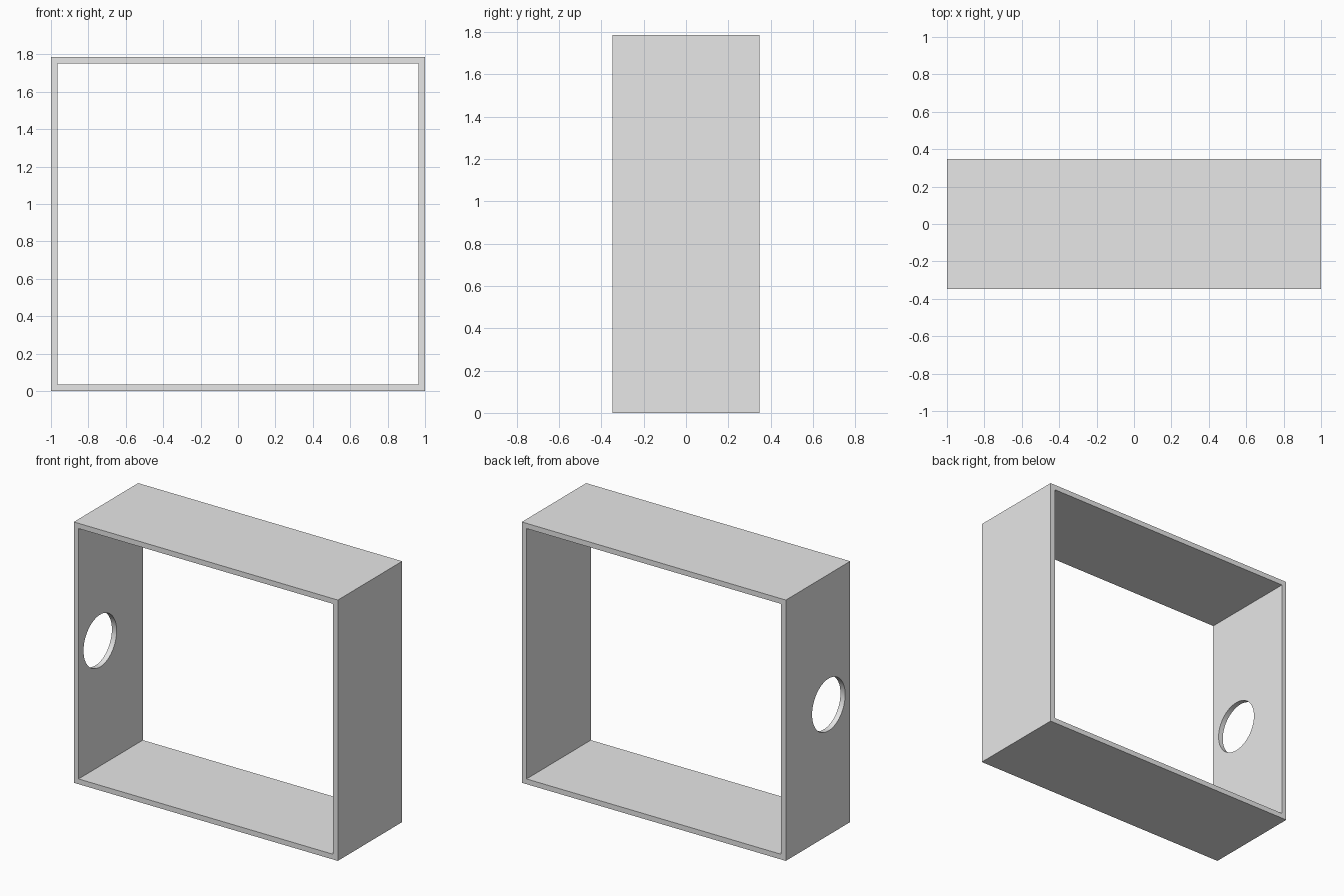
import bpy
import math

WIDTH, DEPTH, HEIGHT = 2.0, 0.696, 1.786
WALL = 0.0357
HOLE_RADIUS, HOLE_Y = 0.179, -0.115

default_cube = bpy.data.objects.get("Cube")
if default_cube:
    bpy.data.objects.remove(default_cube, do_unlink=True)

grey = bpy.data.materials.new("light_grey")
grey.use_nodes = True
grey.diffuse_color = (0.8, 0.8, 0.8, 1)
grey.node_tree.nodes["Principled BSDF"].inputs["Base Color"].default_value = grey.diffuse_color


def box(name, size):
    bpy.ops.mesh.primitive_cube_add(size=1, location=(0, 0, HEIGHT / 2))
    obj = bpy.context.object
    obj.name = name
    obj.scale = size
    bpy.ops.object.transform_apply(location=False, rotation=False, scale=True)
    obj.data.materials.append(grey)
    return obj


def cut(target, cutter):
    """Subtract the cutter from the target, then discard it."""
    cutter.hide_render = True
    mod = target.modifiers.new("cut", "BOOLEAN")
    mod.operation = "DIFFERENCE"
    mod.solver = "EXACT"
    mod.object = cutter
    bpy.context.view_layer.objects.active = target
    bpy.ops.object.modifier_apply(modifier=mod.name)
    bpy.data.objects.remove(cutter, do_unlink=True)


# Rectangular frame, open at front and back
frame = box("frame", (WIDTH, DEPTH, HEIGHT))
cut(frame, box("opening_cutter", (WIDTH - 2 * WALL, DEPTH * 2, HEIGHT - 2 * WALL)))

# Round hole through the right wall, set toward the front
bpy.ops.mesh.primitive_cylinder_add(
    vertices=64, radius=HOLE_RADIUS, depth=WALL * 4,
    location=(-WIDTH / 2, HOLE_Y, HEIGHT / 2), rotation=(0, math.pi / 2, 0))
hole = bpy.context.object
hole.name = "hole_cutter"
hole.data.materials.append(grey)
cut(frame, hole)

# Smooth hole rim, crisp box edges
bpy.ops.object.select_all(action="DESELECT")
frame.select_set(True)
bpy.context.view_layer.objects.active = frame
bpy.ops.object.shade_smooth_by_angle(angle=math.radians(30))
